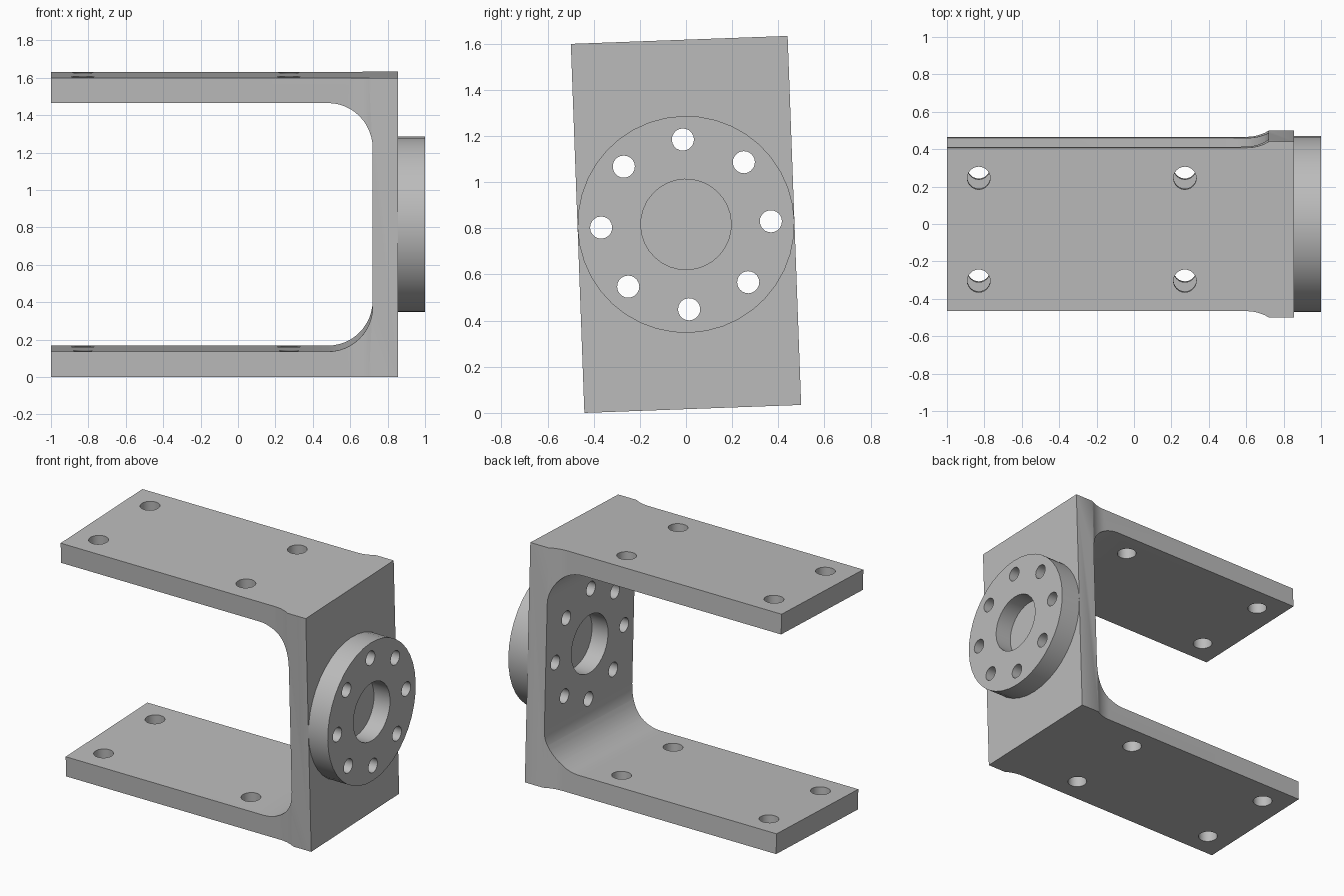
import bpy, bmesh
from math import sin, cos, pi, radians, sqrt
from mathutils import Matrix, Vector

cube = bpy.data.objects.get("Cube")
if cube:
    bpy.data.objects.remove(cube, do_unlink=True)

# Main sizes, with the bracket centred on its own axis before tilting
HALF_H, HALF_W, ARM_W = 0.8, 0.47, 0.437
INNER, OUTER, THICK, FILLET = 0.72, 0.856, 0.135, 0.24
TILT = radians(2.1)

grey = bpy.data.materials.new("plain grey")
grey.use_nodes = True
colour = (0.5, 0.5, 0.5, 1)
grey.diffuse_color = colour
grey.node_tree.nodes["Principled BSDF"].inputs["Base Color"].default_value = colour


def prism(name, points, offset):
    """Closed solid: a polygon of 3D points swept along an offset."""
    bm = bmesh.new()
    face = bm.faces.new([bm.verts.new(p) for p in points])
    swept = bmesh.ops.extrude_face_region(bm, geom=[face])["geom"]
    verts = [v for v in swept if isinstance(v, bmesh.types.BMVert)]
    bmesh.ops.translate(bm, verts=verts, vec=Vector(offset))
    bmesh.ops.recalc_face_normals(bm, faces=bm.faces)
    mesh = bpy.data.meshes.new(name)
    bm.to_mesh(mesh)
    bm.free()
    mesh.materials.append(grey)
    obj = bpy.data.objects.new(name, mesh)
    bpy.context.collection.objects.link(obj)
    return obj


def rod_x(name, radius, x0, x1, y=0, z=0, sides=32):
    ring = [(x0, y + radius * cos(2 * pi * i / sides),
             z + radius * sin(2 * pi * i / sides)) for i in range(sides)]
    return prism(name, ring, (x1 - x0, 0, 0))


def rod_z(name, radius, x, y):
    ring = [(x + radius * cos(2 * pi * i / 24),
             y + radius * sin(2 * pi * i / 24), -1) for i in range(24)]
    return prism(name, ring, (0, 0, 2))


def boolean(obj, tool, operation="DIFFERENCE"):
    tool.hide_render = True
    mod = obj.modifiers.new("cut", "BOOLEAN")
    mod.operation, mod.solver, mod.object = operation, "EXACT", tool
    bpy.context.view_layer.objects.active = obj
    bpy.ops.object.modifier_apply(modifier=mod.name)
    bpy.data.objects.remove(tool, do_unlink=True)


# U-shaped side profile with filleted inside corners
inner_z = HALF_H - THICK
corner = [(INNER - FILLET + FILLET * sin(a), inner_z - FILLET + FILLET * cos(a))
          for a in [i * pi / 24 for i in range(13)]]
upper = [(OUTER, HALF_H), (-1, HALF_H), (-1, inner_z)] + corner
profile = upper + [(x, -z) for x, z in reversed(upper)]
bracket = prism("u_bracket", [(x, -0.6, z) for x, z in profile], (0, 1.2, 0))

# Plan outline: narrow arms flaring out to the wide end plate
flare_len, flare_r = 0.12, 0.24
flare = [(INNER - flare_len + t, ARM_W + flare_r - sqrt(flare_r ** 2 - t ** 2))
         for t in [flare_len * i / 6 for i in range(6)]]
side = [(-1.1, ARM_W)] + flare + [(INNER, HALF_W), (1, HALF_W)]
plan = side + [(x, -y) for x, y in reversed(side)]
boolean(bracket, prism("plan_cutter", [(x, y, -1) for x, y in plan], (0, 0, 2)),
        "INTERSECT")

# Round mounting flange on the outside of the end plate
flange = rod_x("round_flange", HALF_W, OUTER, 1, sides=40)

# Screw holes through both arms
for x in (-0.83, 0.272):
    for y in (-0.275, 0.275):
        boolean(bracket, rod_z("arm_hole_cutter", 0.061, x, y))

# Central recess from each side, leaving a thin web between them
boolean(bracket, rod_x("inner_recess_cutter", 0.196, 0.6, 0.84))
boolean(flange, rod_x("outer_recess_cutter", 0.196, 0.88, 1.1))

# Ring of eight bolt holes through plate and flange
for part in (bracket, flange):
    for i in range(8):
        a = i * pi / 4
        boolean(part, rod_x("bolt_hole_cutter", 0.048, 0.5, 1.1,
                            0.368 * cos(a), 0.368 * sin(a), 20))

# Tilt the assembly about its long axis, stand it on the floor, shade it
height = HALF_H * cos(TILT) + HALF_W * sin(TILT)
place = Matrix.Translation((0, 0, height)) @ Matrix.Rotation(TILT, 4, "X")
for part in (bracket, flange):
    part.data.transform(place)
    bpy.ops.object.select_all(action="DESELECT")
    part.select_set(True)
    bpy.context.view_layer.objects.active = part
    bpy.ops.object.shade_smooth_by_angle(angle=radians(30))
